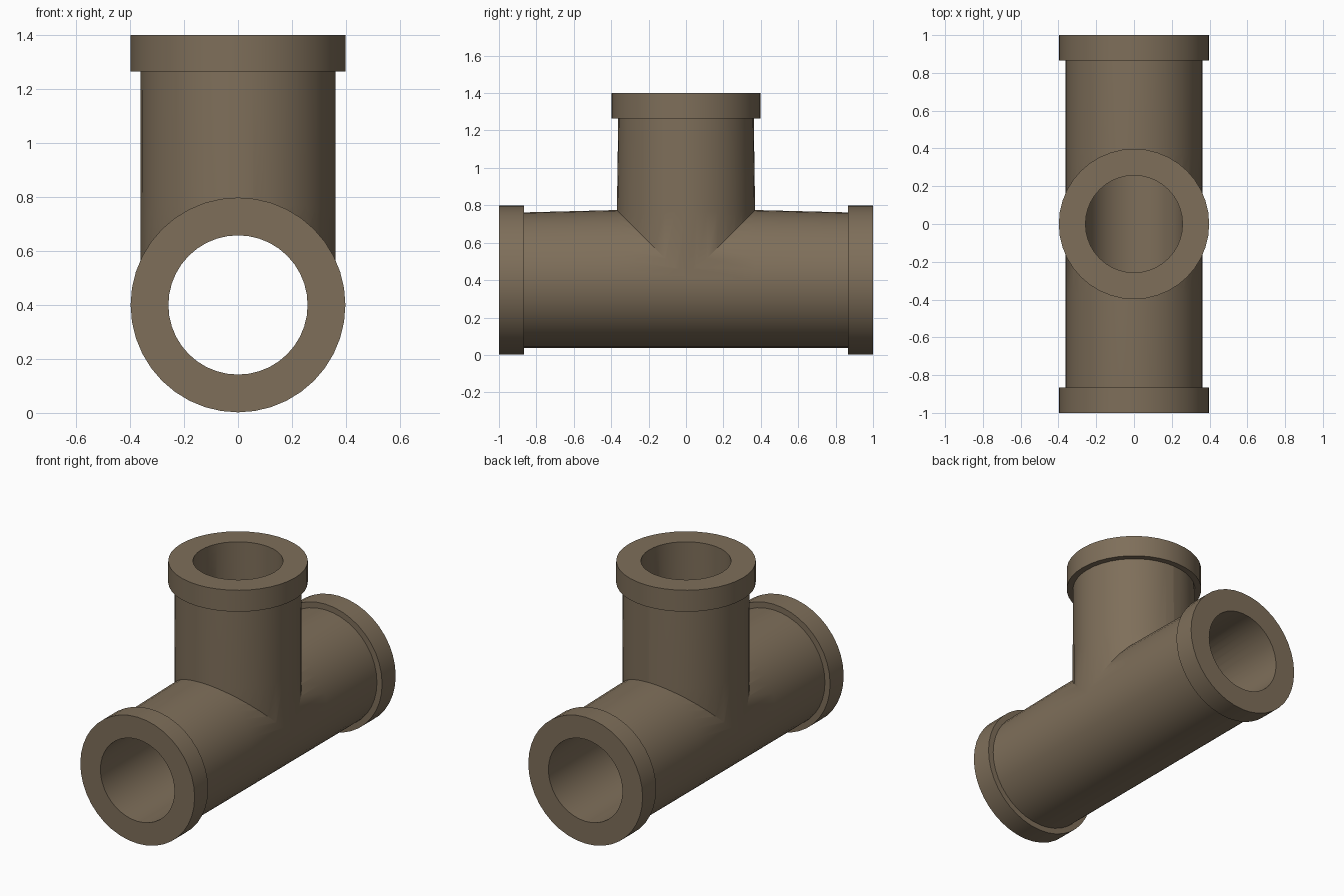
import bpy, bmesh, math

if "Cube" in bpy.data.objects:
    bpy.data.objects.remove(bpy.data.objects["Cube"])

SIDES = 40
AXIS_Z = 0.4          # height of the main pipe's centre line
R_COLLAR, R_BORE = 0.398, 0.258

brown = bpy.data.materials.new("pipe brown")
brown.diffuse_color = (0.21, 0.158, 0.102, 1)
brown.use_nodes = True
brown.node_tree.nodes["Principled BSDF"].inputs["Base Color"].default_value = brown.diffuse_color


def lathe(name, rings, along):
    """Closed solid from (position, radius, bulge) rings along y or z."""
    bm = bmesh.new()
    loops = []
    for t, r, bulge in rings:
        loop = []
        for i in range(SIDES):
            a = 2 * math.pi * i / SIDES
            c, s = r * math.cos(a), r * math.sin(a)
            if along == 'y':
                s *= bulge if s > 0 else 1
                loop.append(bm.verts.new((c, t, AXIS_Z + s)))
            else:
                loop.append(bm.verts.new((c, s * bulge, t)))
        loops.append(loop)
    for a, b in zip(loops, loops[1:]):
        for i in range(SIDES):
            j = (i + 1) % SIDES
            bm.faces.new((a[i], a[j], b[j], b[i]))
    bm.faces.new(loops[0])
    bm.faces.new(loops[-1])
    bmesh.ops.recalc_face_normals(bm, faces=bm.faces)
    mesh = bpy.data.meshes.new(name)
    bm.to_mesh(mesh)
    bm.free()
    mesh.materials.append(brown)
    ob = bpy.data.objects.new(name, mesh)
    bpy.context.collection.objects.link(ob)
    return ob


def combine(target, other, operation):
    """Apply a boolean and remove the helper."""
    mod = target.modifiers.new(operation, 'BOOLEAN')
    mod.object, mod.operation, mod.solver = other, operation, 'EXACT'
    bpy.context.view_layer.objects.active = target
    bpy.ops.object.modifier_apply(modifier=mod.name)
    bpy.data.objects.remove(other)


# Main pipe with a collar at each end, swelling slightly at the junction
half = [(0.37, 0.362, 1.035), (0.865, 0.362, 1),
        (0.865, R_COLLAR, 1), (1.0, R_COLLAR, 1)]
tee = lathe("pipe_tee", [(-t, r, b) for t, r, b in reversed(half)] + half, 'y')

# Upright branch with its collar
branch = lathe("branch", [(AXIS_Z + 0.003, 0.3605, 1.025), (0.77, 0.3605, 1.025),
                          (1.265, 0.3605, 1.005), (1.265, R_COLLAR, 1),
                          (1.4, R_COLLAR, 1)], 'z')
combine(tee, branch, 'UNION')

# Bores through the main pipe and down the branch
combine(tee, lathe("main_bore", [(-1.1, R_BORE, 1), (1.1, R_BORE, 1)], 'y'),
        'DIFFERENCE')
combine(tee, lathe("branch_bore", [(AXIS_Z + 0.003, R_BORE - 0.001, 1),
                                   (1.5, R_BORE - 0.001, 1)], 'z'), 'DIFFERENCE')

# Smooth walls, sharp rims
bpy.ops.object.select_all(action='DESELECT')
tee.select_set(True)
bpy.context.view_layer.objects.active = tee
bpy.ops.object.shade_smooth_by_angle(angle=math.radians(30))
